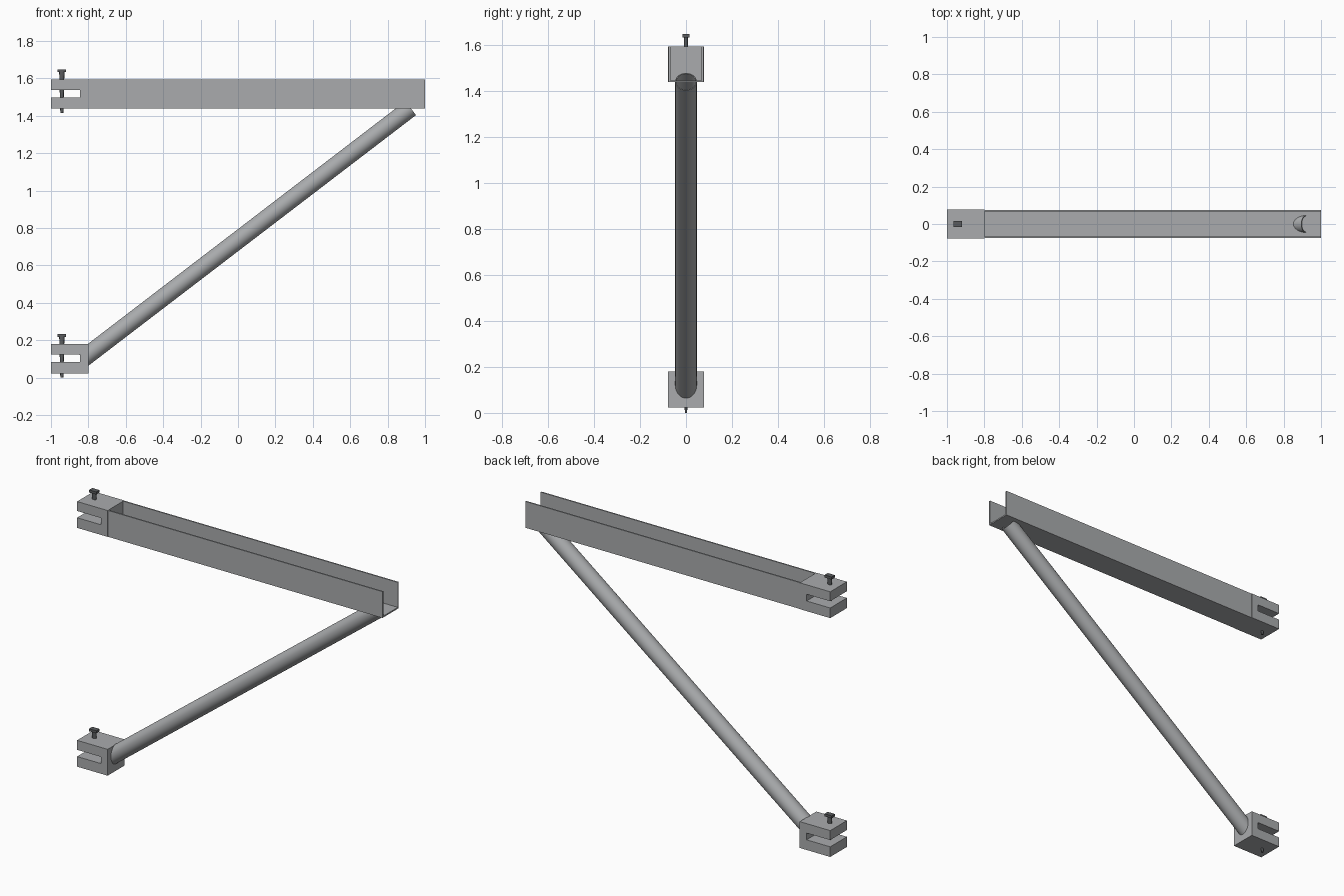
import bpy, bmesh, math
from mathutils import Vector, Matrix

default = bpy.data.objects.get("Cube")
if default:
    bpy.data.objects.remove(default, do_unlink=True)


def material(name, rgb):
    m = bpy.data.materials.new(name)
    m.use_nodes = True
    m.diffuse_color = (*rgb, 1)
    m.node_tree.nodes["Principled BSDF"].inputs["Base Color"].default_value = (*rgb, 1)
    return m


steel = material("steel grey", (0.40, 0.41, 0.42))
dark = material("dark bolt grey", (0.10, 0.105, 0.11))


def finish(bm, name, mat):
    bmesh.ops.recalc_face_normals(bm, faces=bm.faces)
    mesh = bpy.data.meshes.new(name)
    bm.to_mesh(mesh)
    bm.free()
    mesh.materials.append(mat)
    ob = bpy.data.objects.new(name, mesh)
    bpy.context.collection.objects.link(ob)
    return ob


def extrude(name, points, step, mat):
    """Sweep a closed profile along one straight step."""
    bm = bmesh.new()
    face = bm.faces.new([bm.verts.new(p) for p in points])
    out = bmesh.ops.extrude_face_region(bm, geom=[face])
    moved = [g for g in out["geom"] if isinstance(g, bmesh.types.BMVert)]
    bmesh.ops.translate(bm, verts=moved, vec=step)
    return finish(bm, name, mat)


def smooth(ob):
    bpy.ops.object.select_all(action="DESELECT")
    ob.select_set(True)
    bpy.context.view_layer.objects.active = ob
    bpy.ops.object.shade_smooth_by_angle(angle=math.radians(35))


BACK, FRONT, SLOT = -1.0, -0.8, -0.845
HALF = 0.078
HEIGHT = 0.156


# Slotted wall brackets, each with a tapered bolt
def bracket(label, z):
    lo, hi = z + 0.06, z + 0.1
    top = z + HEIGHT
    profile = [(BACK, z), (FRONT, z), (FRONT, top), (BACK, top),
               (BACK, hi), (SLOT, hi), (SLOT, lo), (BACK, lo)]
    extrude(label + "_bracket", [(x, -HALF, h) for x, h in profile],
            (0, 2 * HALF, 0), steel)

    bm = bmesh.new()
    low, neck, tip = z - 0.023, z + 0.195, z + 0.21
    squash = Matrix.Diagonal((1, 0.65, 1, 1))
    bmesh.ops.create_cone(bm, cap_ends=True, segments=16, radius1=0.008, radius2=0.014,
                          depth=neck - low,
                          matrix=Matrix.Translation((-0.942, 0, (low + neck) / 2)) @ squash)
    bmesh.ops.create_cube(bm, size=1, matrix=Matrix.Translation((-0.942, 0, (neck + tip) / 2))
                          @ Matrix.Diagonal((0.047, 0.03, tip - neck, 1)))
    smooth(finish(bm, label + "_bolt", dark))


bracket("lower", 0.023)
bracket("upper", 1.438)

# Open-topped channel beam
w, t, z0, z1 = 0.076, 0.008, 1.438, 1.594
channel = [(-w, z0), (w, z0), (w, z1), (w - t, z1), (w - t, z0 + t),
           (t - w, z0 + t), (t - w, z1), (-w, z1)]
extrude("channel_beam", [(FRONT, y, z) for y, z in channel], (1 - FRONT, 0, 0), steel)

# Diagonal hollow strut
foot, head = Vector((-0.83, 0, 0.1)), Vector((0.923, 0, 1.441))
axis = head - foot
bm = bmesh.new()
rings = []
for radius, centre in ((0.047, foot), (0.047, head), (0.043, head), (0.043, foot)):
    place = Matrix.Translation(centre) @ axis.to_track_quat("Z", "Y").to_matrix().to_4x4()
    rings.append(bmesh.ops.create_circle(bm, segments=40, radius=radius, matrix=place)["verts"])
for a, b in zip(rings, rings[1:] + rings[:1]):
    for i in range(len(a)):
        j = (i + 1) % len(a)
        bm.faces.new((a[i], a[j], b[j], b[i]))
smooth(finish(bm, "diagonal_strut", steel))
